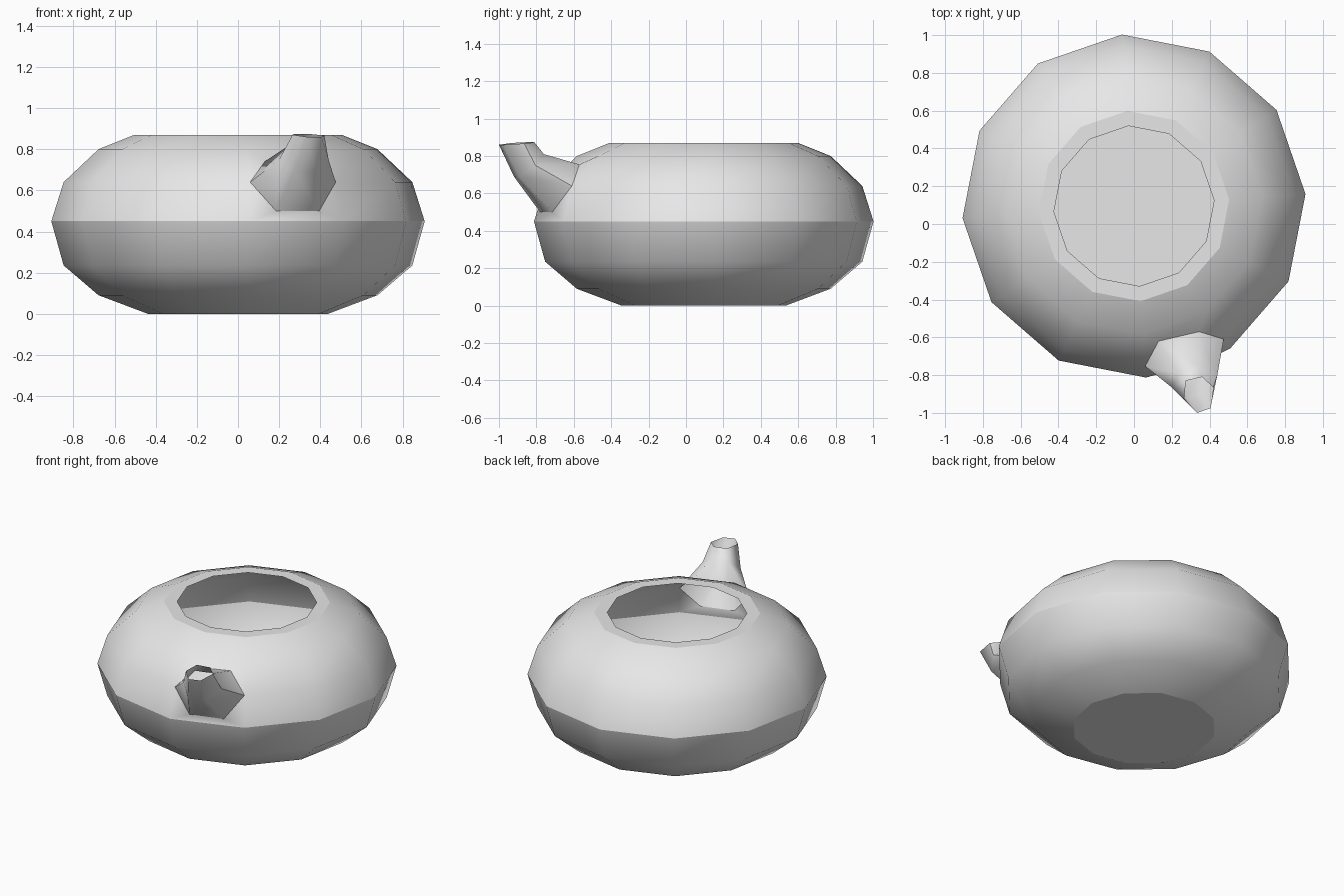
import bpy, bmesh, math
from mathutils import Vector

cube = bpy.data.objects.get("Cube")
if cube:
    bpy.data.objects.remove(cube)

SIDES = 12
TURN = math.radians(4)
CENTRE_Y = 0.095
EQUATOR = 0.45

clay = bpy.data.materials.new("plain_grey")
clay.use_nodes = True
clay.diffuse_color = (0.8, 0.8, 0.8, 1)
clay.node_tree.nodes["Principled BSDF"].inputs["Base Color"].default_value = (0.8, 0.8, 0.8, 1)


def loft(bm, rings):
    """Skin quads between successive closed rings of vertices."""
    for low, high in zip(rings, rings[1:]):
        n = len(low)
        for i in range(n):
            j = (i + 1) % n
            bm.faces.new((low[i], low[j], high[j], high[i]))


def finish(bm, name, is_sharp):
    """Smooth shading with chosen sharp edges."""
    bm.normal_update()
    for f in bm.faces:
        f.smooth = True
    for e in bm.edges:
        e.smooth = not (len(e.link_faces) == 2 and is_sharp(e))
    mesh = bpy.data.meshes.new(name)
    bm.to_mesh(mesh)
    bm.free()
    mesh.materials.append(clay)
    obj = bpy.data.objects.new(name, mesh)
    bpy.context.collection.objects.link(obj)
    return obj


# Spout sections: left, upper left, upper right, right, lower right, lower left
base = [(0.06, -0.75, 0.64), (0.13, -0.62, 0.74), (0.345, -0.57, 0.755),
        (0.475, -0.61, 0.64), (0.395, -0.715, 0.5), (0.185, -0.78, 0.5)]
bend = [(0.2, -0.865, 0.75), (0.235, -0.79, 0.81), (0.345, -0.76, 0.81),
        (0.44, -0.805, 0.75), (0.385, -0.89, 0.69), (0.275, -0.92, 0.69)]
tip = [(0.265, -0.93, 0.87), (0.275, -0.83, 0.875), (0.36, -0.81, 0.873),
       (0.42, -0.865, 0.867), (0.405, -0.975, 0.86), (0.335, -1.0, 0.86)]

# Body: thin lathed shell with a flat rim and an open mouth
profile = [(0.44, 0), (0.68, 0.09), (0.85, 0.235), (0.91, EQUATOR),
           (0.85, 0.64), (0.68, 0.8), (0.505, 0.87), (0.425, 0.87)]
bm = bmesh.new()
rings = []
for r, z in profile:
    angles = [TURN + math.tau * i / SIDES for i in range(SIDES)]
    rings.append([bm.verts.new((r * math.cos(a), CENTRE_Y + r * math.sin(a), z)) for a in angles])
loft(bm, rings)
bm.faces.new(list(reversed(rings[0])))

# Opening in the wall where the spout joins
L, R = 9, 10
low_l, low_r = rings[3][L], rings[3][R]
left, right = rings[4][L], rings[4][R]
up_l, up_r = rings[5][L], rings[5][R]
for corners in ((low_l, low_r, right, left), (left, right, up_r, up_l)):
    bm.faces.remove(bm.faces.get(corners))
seam = bm.edges.get((left, right))
if seam:
    bm.edges.remove(seam)
base[0], base[3] = left.co.copy(), right.co.copy()
b, c, e, f = (bm.verts.new(base[i]) for i in (1, 2, 4, 5))
for loop in ((low_l, f, left), (low_l, low_r, e, f), (low_r, right, e),
             (left, b, up_l), (b, c, up_r, up_l), (c, right, up_r)):
    bm.faces.new(loop)


def body_sharp(edge):
    on_equator = all(abs(v.co.z - EQUATOR) < 0.01 for v in edge.verts)
    flat = [abs(face.normal.z) > 0.999 for face in edge.link_faces]
    return on_equator or flat[0] != flat[1]


finish(bm, "vessel_body", body_sharp)

# Spout: bent six-sided open tube
bm = bmesh.new()
rings = [[bm.verts.new(Vector(p)) for p in ring] for ring in (base, bend, tip)]
loft(bm, rings)
bmesh.ops.reverse_faces(bm, faces=bm.faces)
finish(bm, "spout", lambda edge: edge.calc_face_angle(0) > math.radians(65))
